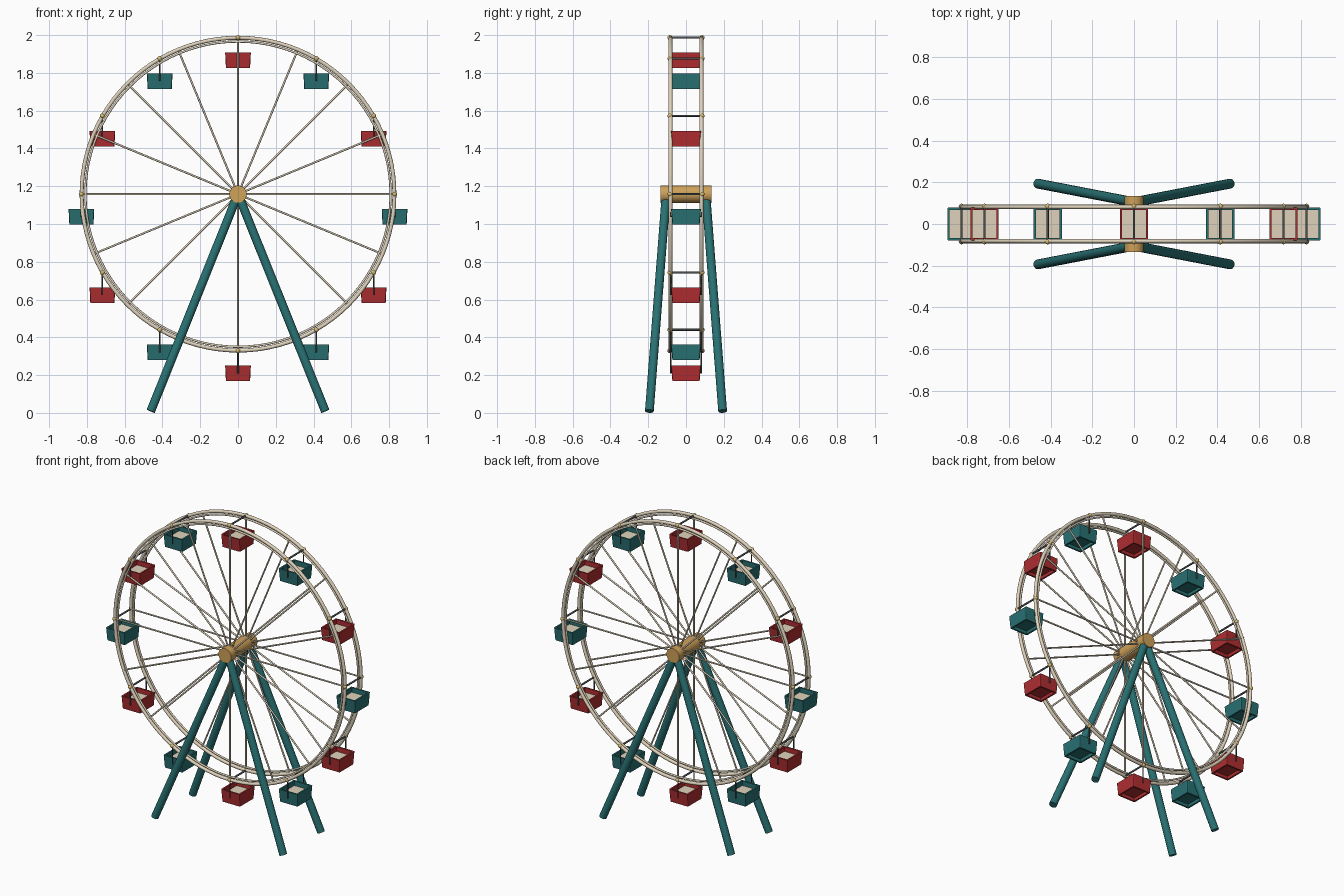
import bpy, bmesh, math
from mathutils import Vector

if "Cube" in bpy.data.objects:
    bpy.data.objects.remove(bpy.data.objects["Cube"])

HUB_Z = 1.158      # wheel centre height
RIM_R = 0.829      # rim radius
RIM_Y = 0.082      # rim offset from the middle


def material(name, rgb):
    m = bpy.data.materials.new(name)
    m.diffuse_color = (*rgb, 1)
    m.use_nodes = True
    m.node_tree.nodes["Principled BSDF"].inputs["Base Color"].default_value = m.diffuse_color
    return m


TEAL = material("teal paint", (0.022, 0.165, 0.17))
RED = material("red paint", (0.43, 0.027, 0.03))
CREAM = material("cream paint", (0.74, 0.65, 0.50))
BRASS = material("brass", (0.62, 0.36, 0.10))
GOLD = material("pale gold", (0.68, 0.50, 0.17))
STEEL = material("dark steel", (0.075, 0.083, 0.085))


def finish(name, mat):
    ob = bpy.context.object
    ob.name = name
    ob.data.materials.append(mat)
    bpy.ops.object.shade_smooth_by_angle(angle=math.radians(50))
    return ob


def rod(name, a, b, radius, mat, sides=10):
    """Cylinder running from point a to point b."""
    a, b = Vector(a), Vector(b)
    d = b - a
    bpy.ops.mesh.primitive_cylinder_add(
        vertices=sides, radius=radius, depth=d.length, location=(a + b) / 2,
        rotation=d.to_track_quat('Z', 'Y').to_euler())
    return finish(name, mat)


def ring(name, y, radius, tube):
    bpy.ops.mesh.primitive_torus_add(
        major_segments=96, minor_segments=12, major_radius=radius,
        minor_radius=tube, location=(0, y, HUB_Z), rotation=(math.pi / 2, 0, 0))
    return finish(name, CREAM)


def tub(name, x, top, mat):
    """Open passenger tub with a raised cream floor and a hollow underside."""
    bm = bmesh.new()
    bmesh.ops.create_cube(bm, size=1)
    for v in bm.verts:
        upper = v.co.z > 0
        v.co.x *= 0.136 if upper else 0.128
        v.co.y *= 0.158 if upper else 0.144
        v.co.z = 0 if upper else -0.082
    corners = [e for e in bm.edges if abs(e.verts[0].co.z - e.verts[1].co.z) > 0.05]
    bmesh.ops.bevel(bm, geom=corners, offset=0.006, segments=2, profile=0.5,
                    affect='EDGES')
    for pick, shift, slot in ((max, -0.03, 1), (min, 0.02, 0)):
        face = pick(bm.faces, key=lambda f: f.calc_center_median().z)
        bmesh.ops.inset_region(bm, faces=[face], thickness=0.011)
        panel = bmesh.ops.extrude_discrete_faces(bm, faces=[face])["faces"][0]
        for v in panel.verts:
            v.co.z += shift
        panel.material_index = slot
    bm.normal_update()
    me = bpy.data.meshes.new(name)
    bm.to_mesh(me)
    bm.free()
    me.materials.append(mat)
    me.materials.append(CREAM)
    ob = bpy.data.objects.new(name, me)
    ob.location = (x, 0, top)
    bpy.context.collection.objects.link(ob)


# Hub
rod("hub", (0, -0.135, HUB_Z), (0, 0.135, HUB_Z), 0.046, BRASS, 24)

for side in (-1, 1):
    y = side * RIM_Y
    # Double rim on each side
    ring("outer_rim", y, RIM_R - 0.001, 0.0105)
    ring("inner_rim", y, RIM_R - 0.021, 0.006)
    # Spokes
    for i in range(16):
        a = i * math.tau / 16
        rod("spoke", (0, y, HUB_Z),
            (RIM_R * math.cos(a), y, HUB_Z + RIM_R * math.sin(a)), 0.0052, CREAM, 8)
    # Splayed support legs
    for sx in (-1, 1):
        rod("support_leg", (sx * 0.462, side * 0.194, 0.009),
            (0, side * 0.105, HUB_Z), 0.0235, TEAL, 16)

# Passenger tubs with axle, hangers and round end caps
for i in range(12):
    a = math.pi / 2 + i * math.tau / 12
    x, z = RIM_R * math.cos(a), HUB_Z + RIM_R * math.sin(a)
    rod("tub_axle", (x, -0.09, z), (x, 0.09, z), 0.0057, STEEL)
    for side in (-1, 1):
        rod("tub_hanger", (x, side * 0.082, z), (x, side * 0.082, z - 0.12),
            0.004, STEEL, 8)
        bpy.ops.mesh.primitive_uv_sphere_add(
            segments=12, ring_count=8, radius=0.013, location=(x, side * 0.085, z))
        finish("axle_cap", GOLD)
    tub("passenger_tub", x, z - 0.079, TEAL if i % 2 else RED)
